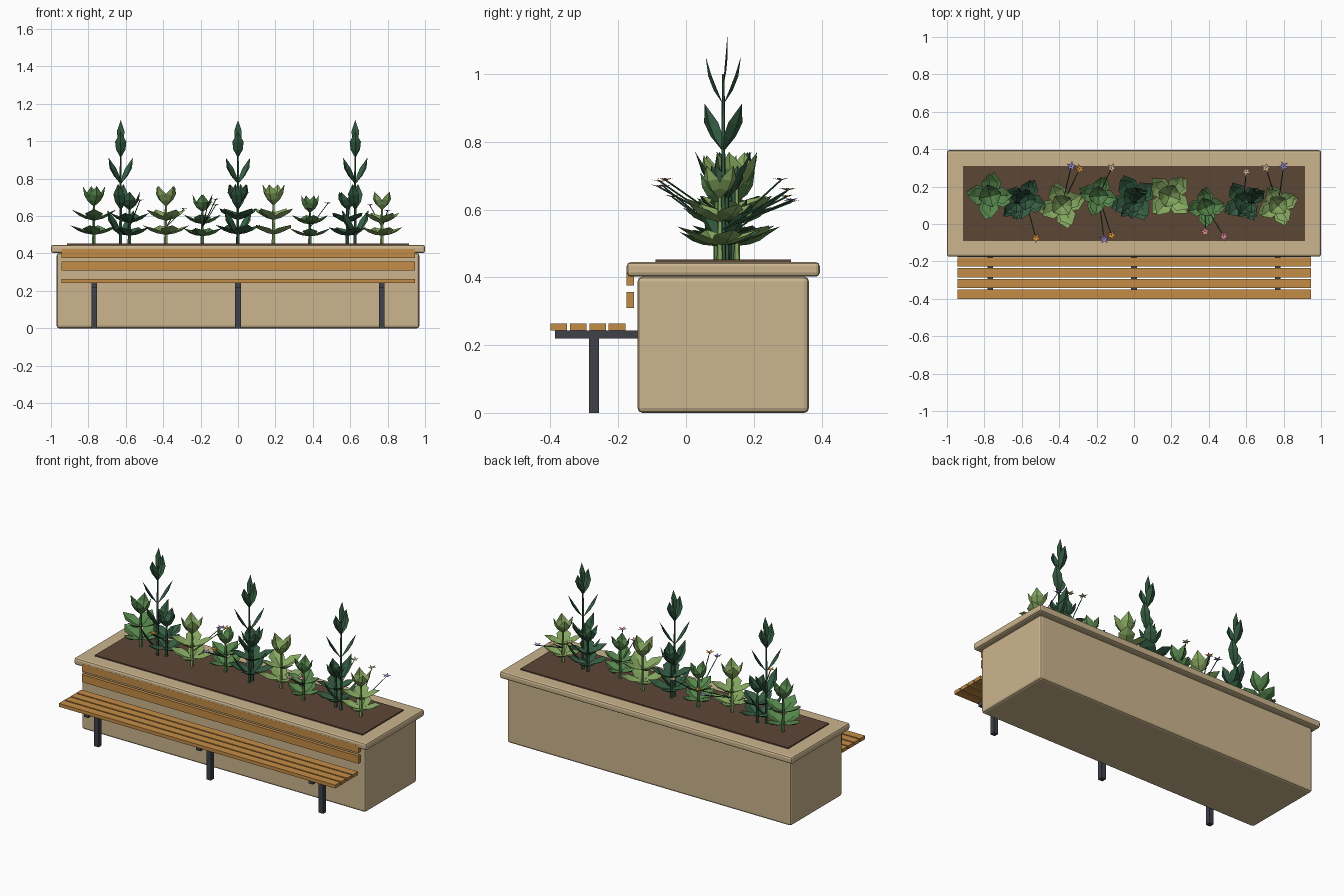
import bpy, math, random
from mathutils import Vector, Matrix

if "Cube" in bpy.data.objects:
    bpy.data.objects.remove(bpy.data.objects["Cube"])
random.seed(4)


def mat(name, rgb):
    m = bpy.data.materials.new(name)
    lin = [((c / 255 + 0.055) / 1.055) ** 2.4 for c in rgb]
    m.diffuse_color = (*lin, 1)
    m.use_nodes = True
    m.node_tree.nodes["Principled BSDF"].inputs["Base Color"].default_value = m.diffuse_color
    return m


STONE = mat("sandstone", (203, 181, 142))
WOOD = mat("warm wood", (196, 140, 70))
METAL = mat("dark metal", (62, 65, 73))
SOIL = mat("soil brown", (92, 70, 54))
LIGHT = mat("light green", (134, 168, 96))
MID = mat("mid green", (86, 134, 76))
DARK = mat("dark green", (52, 92, 66))
PURPLE = mat("purple petal", (142, 128, 196))
ORANGE = mat("orange petal", (214, 144, 62))
PINK = mat("pink petal", (224, 138, 152))


def new_obj(name, verts, faces, material):
    me = bpy.data.meshes.new(name)
    me.from_pydata(verts, [], faces)
    me.materials.append(material)
    ob = bpy.data.objects.new(name, me)
    bpy.context.collection.objects.link(ob)
    return ob


def box(name, x, y, z, material, bevel=0.0, segments=2):
    v = [(a, b, c) for a in x for b in y for c in z]
    f = [(0, 1, 3, 2), (4, 6, 7, 5), (0, 4, 5, 1), (2, 3, 7, 6), (0, 2, 6, 4), (1, 5, 7, 3)]
    ob = new_obj(name, v, f, material)
    if bevel:
        m = ob.modifiers.new("bevel", 'BEVEL')
        m.width = bevel
        m.segments = segments
    return ob


def add_tube(V, F, a, b, r0, r1, n=5):
    """Tapered stalk from a to b."""
    a, b = Vector(a), Vector(b)
    q = (b - a).to_track_quat('Z', 'Y')
    s = len(V)
    for p, r in ((a, r0), (b, r1)):
        for i in range(n):
            t = 2 * math.pi * i / n
            V.append(p + q @ Vector((r * math.cos(t), r * math.sin(t), 0)))
    for i in range(n):
        j = (i + 1) % n
        F.append((s + i, s + j, s + n + j, s + n + i))
    F.append(tuple(range(s + n, s + 2 * n)))


def add_leaf(V, F, base, ang, reach, rise, width, bulge=0.0, fold=0.014):
    """Creased leaf: reach outwards, rise upwards, raised side edges."""
    rot = Matrix.Rotation(ang, 3, 'Z')
    base = Vector(base)
    d = Vector((reach, 0, rise)).normalized()
    up = Vector((-d.z, 0, d.x))
    length = math.hypot(reach, rise)
    s = len(V)
    V.append(base)
    for t, w in ((0.33, 0.85), (0.62, 1.0)):
        c = d * (t * length) + up * bulge * math.sin(math.pi * t)
        for side in (-1, 0, 1):
            p = c + Vector((0, side * w * width / 2, 0)) + up * fold * abs(side)
            V.append(base + rot @ p)
    V.append(base + rot @ (d * length))
    F += [(s, s + 2, s + 1), (s, s + 3, s + 2), (s + 1, s + 2, s + 5, s + 4),
          (s + 2, s + 3, s + 6, s + 5), (s + 4, s + 5, s + 7), (s + 5, s + 6, s + 7)]


# Planter trough, rim and soil
box("planter_body", (-0.97, 0.97), (-0.143, 0.363), (0, 0.402), STONE, 0.014)
box("planter_rim", (-1, 1), (-0.175, 0.395), (0.402, 0.445), STONE, 0.012)
box("soil", (-0.915, 0.915), (-0.09, 0.31), (0.44, 0.452), SOIL)

# Bench seat and back slats
for i in range(4):
    y = -0.40 + i * 0.0573
    box(f"seat_slat_{i + 1}", (-0.945, 0.945), (y, y + 0.049), (0.243, 0.264), WOOD)
for i, z in enumerate((0.31, 0.376)):
    box(f"back_slat_{i + 1}", (-0.945, 0.945), (-0.1755, -0.154), (z, z + 0.047), WOOD)

# Bench brackets and legs
for i, x in enumerate((-0.768, 0, 0.768)):
    xs = (x - 0.015, x + 0.015)
    box(f"bench_bracket_{i + 1}", xs, (-0.387, -0.14), (0.219, 0.243), METAL)
    box(f"bench_leg_{i + 1}", xs, (-0.287, -0.257), (0, 0.22), METAL)

# Bushy plants: x, y, top height, turn in degrees, colour
plants = [(-0.77, 0.15, 0.76, 80, MID), (-0.58, 0.13, 0.73, 65, DARK),
          (-0.385, 0.10, 0.76, 15, LIGHT), (-0.19, 0.15, 0.715, 70, MID),
          (0.0, 0.14, 0.77, 25, DARK), (0.19, 0.15, 0.77, 45, LIGHT),
          (0.385, 0.09, 0.71, 0, MID), (0.585, 0.12, 0.73, 30, DARK),
          (0.77, 0.10, 0.73, 20, LIGHT)]
for n, (x, y, top, turn, m) in enumerate(plants):
    V, F = [], []
    h = top - 0.45
    k = h / 0.31
    add_tube(V, F, (x, y, 0.45), (x, y, 0.45 + 0.72 * h), 0.010, 0.006)
    for tier, (bz, reach, rise, w) in enumerate(((0.05, 0.13, 0.05, 0.095),
                                                 (0.125, 0.12, 0.06, 0.09),
                                                 (0.20, 0.062, 0.11, 0.07))):
        for j in range(4):
            a = math.radians(turn + 90 * j + 12 * tier)
            add_leaf(V, F, (x, y, 0.45 + bz * k), a, reach * k, rise * k, w * k,
                     -0.012 if tier < 2 else -0.018)
    new_obj(f"bushy_plant_{n + 1}", V, F, m)

# Tall spike plants with paired leaves and an end leaf
for n, x in enumerate((-0.627, 0.0, 0.627)):
    V, F = [], []
    y = 0.11
    add_tube(V, F, (x, y, 0.45), (x, y, 1.0), 0.009, 0.004)
    for bz, reach, deg, w in ((0.49, 0.10, 45, 0.06), (0.63, 0.085, 80, 0.06),
                              (0.77, 0.085, 40, 0.055), (0.91, 0.052, 90, 0.06)):
        for j in range(2):
            add_leaf(V, F, (x, y, bz), math.radians(deg + 180 * j), reach, 0.142, w, -0.014, 0.010)
    add_leaf(V, F, (x, y, 0.96), math.radians(90), 0.012, 0.153, 0.04, -0.006, 0.006)
    new_obj(f"spike_plant_{n + 1}", V, F, DARK)

# Five-petal flowers on thin stalks: x, y, z, plant index, colour
flowers = [(-0.335, 0.31, 0.625, 2, PURPLE), (-0.29, 0.295, 0.64, 2, ORANGE),
           (-0.12, 0.30, 0.66, 3, STONE), (-0.525, -0.075, 0.685, 1, ORANGE),
           (-0.16, -0.08, 0.67, 3, PURPLE), (-0.12, -0.06, 0.69, 3, ORANGE),
           (0.38, -0.04, 0.64, 6, PINK), (0.48, -0.065, 0.67, 6, PINK),
           (0.60, 0.28, 0.69, 7, STONE), (0.705, 0.30, 0.66, 8, STONE),
           (0.80, 0.31, 0.63, 8, PURPLE)]
for n, (x, y, z, p, m) in enumerate(flowers):
    V, F = [], []
    px, py = plants[p][:2]
    add_tube(V, F, (px, py, 0.54), (x, y, z - 0.003), 0.003, 0.0025, 4)
    new_obj(f"flower_stalk_{n + 1}", V, F, DARK)
    V, F = [Vector((x, y, z - 0.004))], []
    turn = random.random() * 6
    for i in range(10):
        r = 0.028 if i % 2 == 0 else 0.012
        a = turn + i * math.pi / 5
        V.append(Vector((x + r * math.cos(a), y + r * math.sin(a), z + 0.004 * (i % 2 == 0))))
    F = [(0, i + 1, (i + 1) % 10 + 1) for i in range(10)]
    new_obj(f"flower_{n + 1}", V, F, m)
